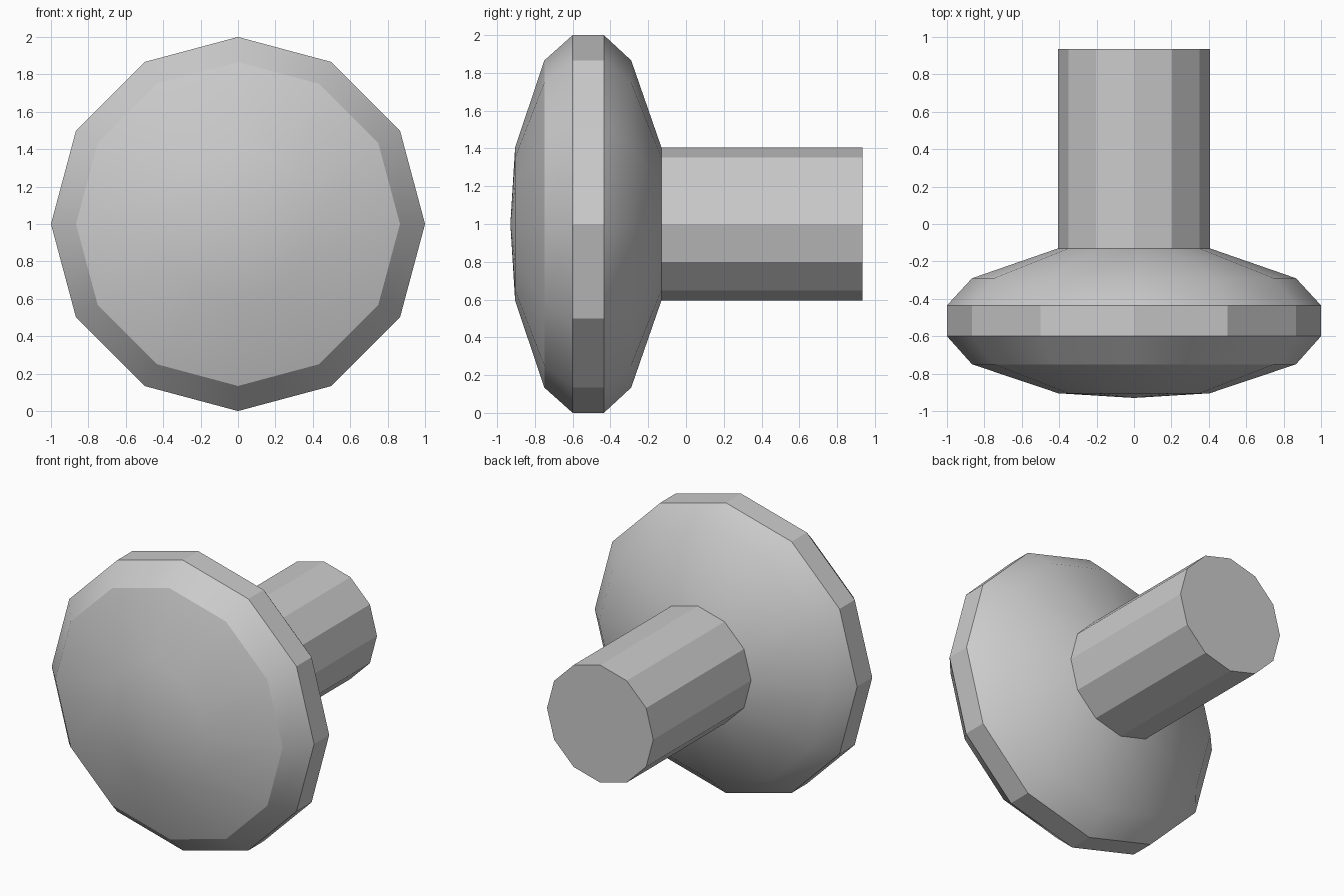
import bpy, bmesh, math

cube = bpy.data.objects.get("Cube")
if cube:
    bpy.data.objects.remove(cube)

SIDES = 12
CENTRE_Z = 1.0

grey = bpy.data.materials.new("plain grey")
grey.use_nodes = True
colour = (0.6, 0.6, 0.6, 1)
grey.diffuse_color = colour
grey.node_tree.nodes["Principled BSDF"].inputs["Base Color"].default_value = colour


def lathe(name, profile):
    """Spin (radius, y) points around the horizontal axis; radius 0 makes a pole."""
    bm = bmesh.new()
    rings = []
    for r, y in profile:
        count = SIDES if r > 0 else 1
        rings.append([bm.verts.new((r * math.cos(math.tau * i / SIDES), y,
                                    CENTRE_Z + r * math.sin(math.tau * i / SIDES)))
                      for i in range(count)])
    for a, b in zip(rings, rings[1:]):
        for i in range(SIDES):
            j = (i + 1) % SIDES
            if len(a) == 1:
                bm.faces.new((a[0], b[j], b[i]))
            else:
                bm.faces.new((a[i], a[j], b[j], b[i]))
    # Close any open end with a flat cap
    for ring in (rings[0], rings[-1]):
        if len(ring) > 1:
            bm.faces.new(ring)
    bmesh.ops.recalc_face_normals(bm, faces=bm.faces)
    mesh = bpy.data.meshes.new(name)
    bm.to_mesh(mesh)
    bm.free()
    mesh.materials.append(grey)
    obj = bpy.data.objects.new(name, mesh)
    bpy.context.collection.objects.link(obj)
    bpy.ops.object.select_all(action='DESELECT')
    obj.select_set(True)
    bpy.context.view_layer.objects.active = obj
    bpy.ops.object.shade_smooth_by_angle(angle=math.radians(29.8))
    return obj


# Domed front, chamfered rim, tapered back and straight stem in one closed surface
lathe("knob", [(0, -0.93), (0.405, -0.905), (0.866, -0.75), (1.0, -0.60),
               (1.0, -0.435), (0.866, -0.29), (0.405, -0.13), (0.405, 0.935)])
